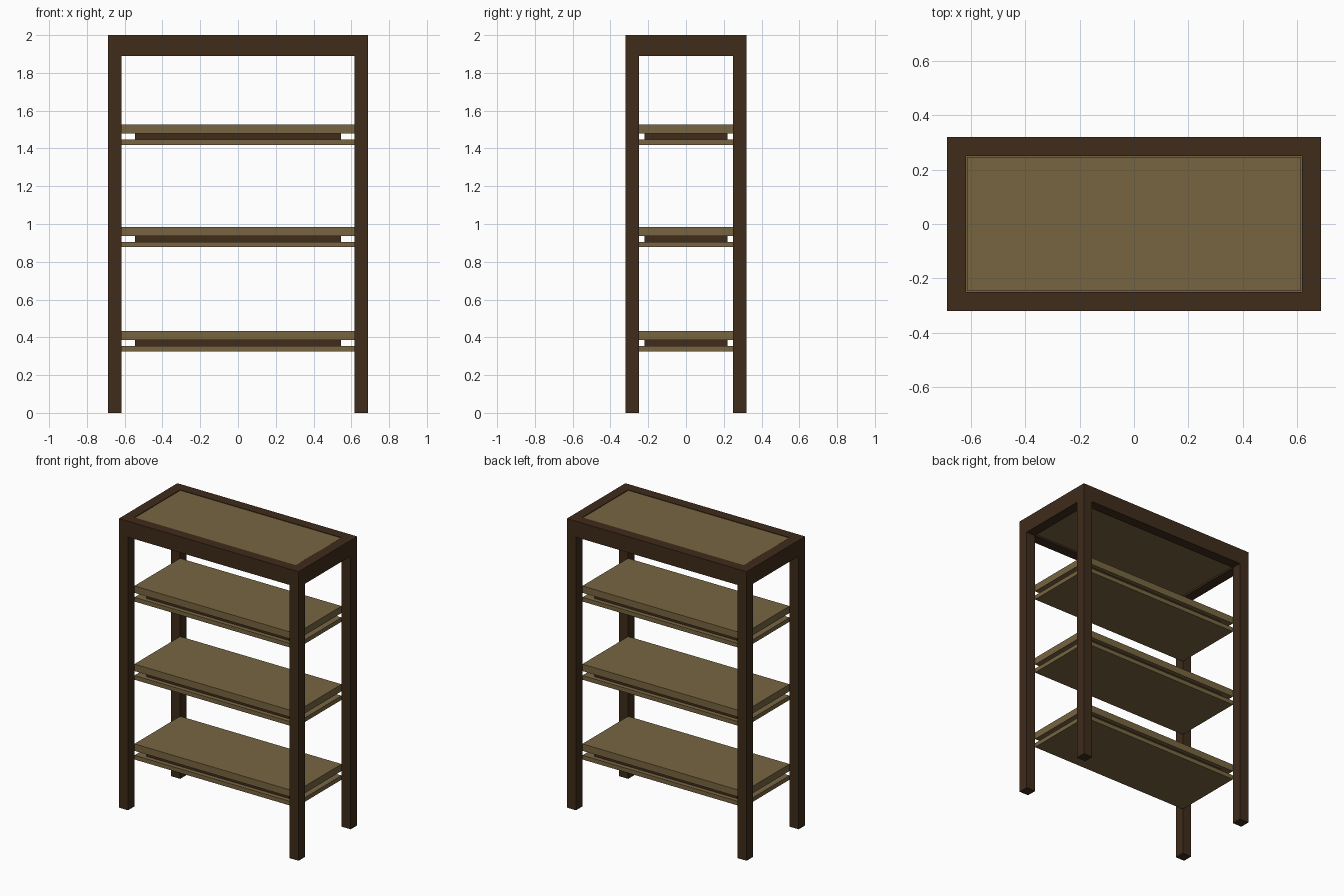
import bpy

if "Cube" in bpy.data.objects:
    bpy.data.objects.remove(bpy.data.objects["Cube"])


def material(name, rgb):
    m = bpy.data.materials.new(name)
    m.diffuse_color = (*rgb, 1)
    m.use_nodes = True
    m.node_tree.nodes["Principled BSDF"].inputs["Base Color"].default_value = m.diffuse_color
    return m


DARK = material("dark_wood", (0.050, 0.025, 0.011))
LIGHT = material("light_wood", (0.185, 0.130, 0.053))


def box(name, lo, hi, mat):
    """Box spanning two opposite corners."""
    bpy.ops.mesh.primitive_cube_add(
        size=1, location=[(a + b) / 2 for a, b in zip(lo, hi)])
    ob = bpy.context.object
    ob.name = name
    ob.scale = [b - a for a, b in zip(lo, hi)]
    bpy.ops.object.transform_apply(location=False, rotation=False, scale=True)
    ob.data.materials.append(mat)
    return ob


X, Y = 0.688, 0.32      # outer half sizes
XI, YI = 0.618, 0.25    # inner half sizes, between the legs
RAIL = 1.89             # underside of the top rails

# Four corner legs
for sx, side in ((-1, "left"), (1, "right")):
    for sy, end in ((-1, "front"), (1, "back")):
        xs = sorted((sx * XI, sx * X))
        ys = sorted((sy * YI, sy * Y))
        box(f"{end}_{side}_leg", (xs[0], ys[0], 0), (xs[1], ys[1], 2), DARK)

# Top rails between the legs
for s, end, side in ((-1, "front", "left"), (1, "back", "right")):
    ys = sorted((s * YI, s * Y))
    box(f"{end}_rail", (-XI, ys[0], RAIL), (XI, ys[1], 2), DARK)
    xs = sorted((s * XI, s * X))
    box(f"{side}_rail", (xs[0], -YI, RAIL), (xs[1], YI, 2), DARK)

# Top panel set into the rails
box("top_panel", (-0.615, -0.247, 1.90), (0.615, 0.247, 1.998), LIGHT)

# Three shelves: thick board, recessed dark spacer, thin board
for i, z in enumerate((0.325, 0.877, 1.418), 1):
    box(f"shelf_{i}_lower_board", (-XI, -YI, z), (XI, YI, z + 0.029), LIGHT)
    box(f"shelf_{i}_spacer", (-0.545, -0.22, z + 0.029),
        (0.545, 0.22, z + 0.060), DARK)
    box(f"shelf_{i}_upper_board", (-XI, -YI, z + 0.060),
        (XI, YI, z + 0.108), LIGHT)
